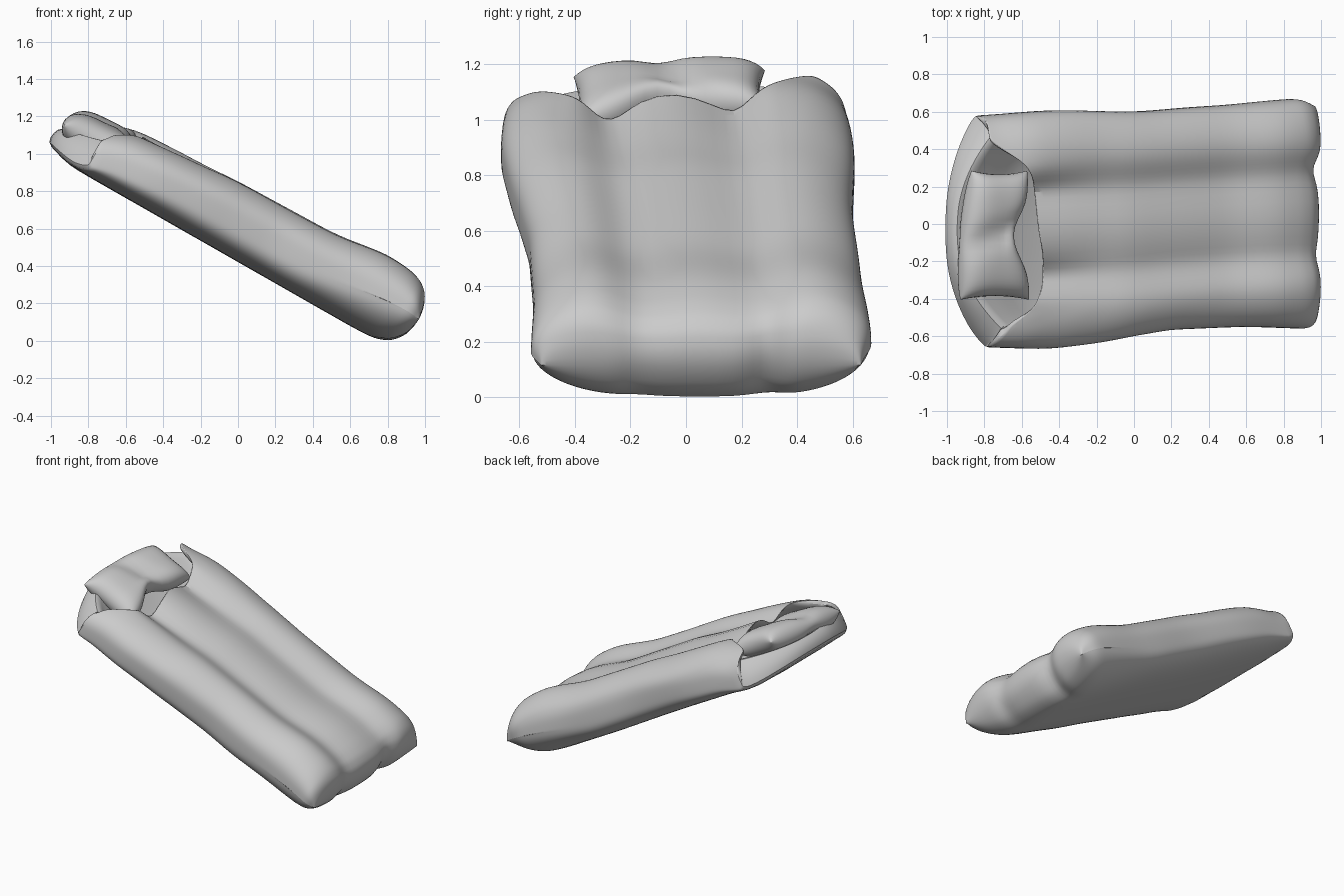
import bpy, math

if "Cube" in bpy.data.objects:
    bpy.data.objects.remove(bpy.data.objects["Cube"])

def lerp_table(table, v):
    if v <= table[0][0]:
        return table[0][1]
    for (a, p), (b, q) in zip(table, table[1:]):
        if v <= b:
            k = (v - a) / (b - a)
            k = k * 0.5 + (k * k * (3 - 2 * k)) * 0.5
            return p + (q - p) * k
    return table[-1][1]

def bump(v, width):
    return math.exp(-(v / width) ** 2)

def spow(v, e):
    return math.copysign(abs(v) ** e, v)

# The bag lies on a 30 degree slope: s runs head to foot, h is height off the slope
C, S = math.cos(math.radians(29.7)), math.sin(math.radians(29.7))
def place(s, y, h):
    h += 0.37
    return (C * s + S * h, y, -S * s + C * h)

# Outline tables along s
Y_HI = [(-1.23, .58), (-.79, .61), (-.33, .60), (.13, .63), (.65, .67), (.785, .63)]
Y_LO = [(-1.16, -.66), (-.85, -.67), (-.56, -.64), (-.33, -.60), (-.1, -.565), (.36, -.55), (.72, -.56), (.785, -.52)]
TOP = [(-1.25, .275), (-1.0, .34), (-.64, .355), (-.42, .38), (.15, .39), (.46, .435), (.65, .43)]
MID = [(-1.2, .05), (-1.0, .12), (-.6, .17), (.2, .18), (.7, .21)]
END = [(.5, 1), (.62, .97), (.69, .86), (.74, .66), (.77, .38), (.785, 0)]
MOUTH = [(-1, -1.17), (-.84, -1.13), (-.62, -1.0), (-.4, -.92), (0, -1.0), (.34, -.975), (.5, -1.04), (.81, -1.25), (1, -1.23)]

def mouth_s(yn, sn):
    if sn >= 0:
        return lerp_table(MOUTH, yn)
    return -1.42 + (.19 if yn > 0 else .25) * abs(yn) ** 2.2

def outer(u, t):
    yn, sn = spow(math.cos(u), .6), spow(math.sin(u), .6)
    if abs(sn) < 1e-6:
        sn = 0
    m = mouth_s(yn, sn)
    s = m + (.785 - m) * t
    lo, hi = lerp_table(Y_LO, s), lerp_table(Y_HI, s)
    y = lo + (hi - lo) * (yn + 1) / 2
    mid, f = lerp_table(MID, s), lerp_table(END, s)
    foot = min(1, max(0, (s - .1) / .6))
    if sn >= 0:
        k = min(1, max(0, (s + 1) / 1.75))
        g1, g2 = .16 + .10 * k, -.28 + .13 * k
        near = max(0, 1 - t / .2)
        depth = .055 + .035 * near
        # three padded lobes on the cover
        top = lerp_table(TOP, s) + .03 * max(0, 1 - t / .35) * bump(yn - .75, .3)
        top += .02 * min(1, t / .2) * bump(abs(yn) - .75, .25)
        top -= depth * bump(y - g1, .11 - .03 * near) + depth * bump(y - g2, .11 - .03 * near)
        top -= .03 * k * bump(y - (g1 + g2) / 2, .16)
        h = mid + (top - mid) * sn * f
    else:
        h = mid + mid * sn * f + max(0, -1.25 - s) * .3
        h += .08 * foot * f * abs(yn) ** 4
    # pinches in the foot seam
    s -= min(1, max(0, t - .88) / .12) * (.045 * bump(y - .29, .06) + .02 * bump(y + .17, .06))
    return s, y, h

def rim(u):
    s, y, h = outer(u, 0)
    yn, sn = spow(math.cos(u), .6), math.sin(u)
    a = abs(yn)
    if sn >= -1e-6:
        return s + .01, -.05 + (y + .05) * (1 - .18 * a ** 6), h + (.23 - h) * a ** 6
    return s + .03, -.05 + (y + .05) * .83, .16 + .07 * a ** 2.2

# Puffed hem between the shell edge and the rim
def hem(u):
    p, q = outer(u, 0), rim(u)
    a = abs(math.cos(u)) ** 2.4
    low = 1 if math.sin(u) < -1e-6 else a
    s, y, h = [(i + j) / 2 for i, j in zip(p, q)]
    return s - .008 * low, -.05 + (y + .05) * (1 + .05 * a), h + .01 * low

def lining(u, k):
    s, y, h = rim(u)
    sn = spow(math.sin(u), .6)
    target = .155 + .11 * sn
    y = -.05 + (y + .05) * (1 - .07 * min(1, k * 3))
    if k < .1:
        return s + .035, y, h - .02
    return s + .05 + (-.55 - s) * k, y, h + (target - h) * min(1, k * 2.5)

def make(name, verts, faces, sub, angle):
    me = bpy.data.meshes.new(name)
    me.from_pydata(verts, [], faces)
    me.validate()
    ob = bpy.data.objects.new(name, me)
    bpy.context.collection.objects.link(ob)
    bpy.context.view_layer.objects.active = ob
    ob.select_set(True)
    bpy.ops.object.mode_set(mode='EDIT')
    bpy.ops.mesh.select_all(action='SELECT')
    bpy.ops.mesh.remove_doubles(threshold=.0005)
    bpy.ops.mesh.normals_make_consistent(inside=False)
    bpy.ops.object.mode_set(mode='OBJECT')
    bpy.ops.object.shade_smooth_by_angle(angle=math.radians(angle))
    if sub:
        mod = ob.modifiers.new("soften", 'SUBSURF')
        mod.levels = mod.render_levels = sub
    ob.select_set(False)
    return ob

# Sleeping bag: lining, lip, outer shell and foot seam as one run of rings
N = 80
angles = [2 * math.pi * i / N for i in range(N)]
rings = [[lining(u, k) for u in angles] for k in (.98, .6, .35, .18, .05)]
rings += [[rim(u) for u in angles], [hem(u) for u in angles]]
steps = [0, .03, .07] + [.12 + .06 * i for i in range(12)] + [.83, .87, .90, .925, .945, .96, .975, .985, .993, 1]
rings += [[outer(u, t) for u in angles] for t in steps]
verts = [place(*p) for r in rings for p in r]
faces = [list(range(N))]
for r in range(len(rings) - 1):
    for i in range(N):
        j = (i + 1) % N
        faces.append([r * N + i, r * N + j, (r + 1) * N + j, (r + 1) * N + i])
bag = make("sleeping_bag", verts, faces, 1, 60)

# Pillow: two puffed sheets meeting at a seam, dented at the front
M = 24
pv, pf = [], []
for side in (1, -1):
    base = len(pv)
    for i in range(M + 1):
        for j in range(M + 1):
            a, b = -math.cos(math.pi * i / M), -math.cos(math.pi * j / M)
            y = -.06 + a * (.345 - .02 * (1 - b * b))
            s = -1.165 + b * (.165 + .02 * a * a) - .02 * a * b
            s -= .09 * max(0, b) * bump(a + .05, .4)
            s -= .05 * (1 - a * a) * max(0, -b) + .01
            puff = ((1 - a ** 6) * (1 - b ** 4)) ** .5
            crease = 1 - .3 * bump(a - .05 - .2 * b, .22)
            h = .212 + .025 * a + .01 * b + side * .095 * puff * crease
            pv.append(place(s, y, h))
    for i in range(M):
        for j in range(M):
            k = base + i * (M + 1) + j
            pf.append([k, k + 1, k + M + 2, k + M + 1])
pillow = make("pillow", pv, pf, 0, 70)

# Rest the model on the ground
low = min(v.co.z for v in bag.data.vertices)
for ob in (bag, pillow):
    ob.location.z = -low
